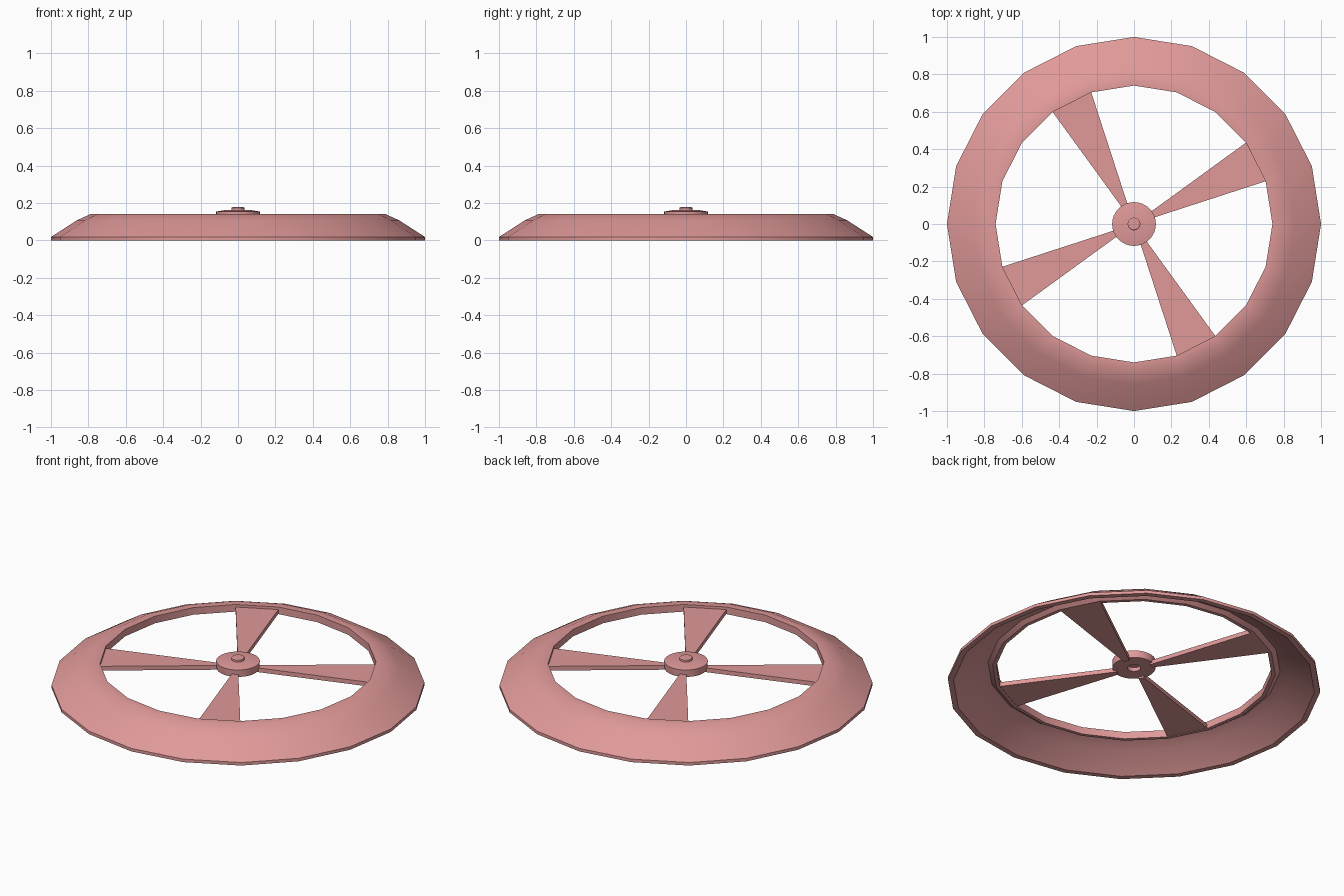
import bpy, bmesh, math

if "Cube" in bpy.data.objects:
    bpy.data.objects.remove(bpy.data.objects["Cube"])

mat = bpy.data.materials.new("rose")
mat.diffuse_color = (0.75, 0.32, 0.32, 1)
mat.use_nodes = True
mat.node_tree.nodes["Principled BSDF"].inputs["Base Color"].default_value = mat.diffuse_color


def finish(name, bm):
    bmesh.ops.remove_doubles(bm, verts=bm.verts, dist=1e-5)
    bmesh.ops.recalc_face_normals(bm, faces=bm.faces)
    me = bpy.data.meshes.new(name)
    bm.to_mesh(me)
    bm.free()
    me.materials.append(mat)
    ob = bpy.data.objects.new(name, me)
    bpy.context.collection.objects.link(ob)
    bpy.ops.object.select_all(action='DESELECT')
    ob.select_set(True)
    bpy.context.view_layer.objects.active = ob
    bpy.ops.object.shade_smooth_by_angle(angle=math.radians(30))
    return ob


def lathe(name, profile, sides, closed):
    """Turn an (r, z) profile about the z axis."""
    bm = bmesh.new()
    vs = [bm.verts.new((r, 0, z)) for r, z in profile]
    n = len(vs)
    edges = [bm.edges.new((vs[i], vs[(i + 1) % n])) for i in range(n if closed else n - 1)]
    bmesh.ops.spin(bm, geom=vs + edges, cent=(0, 0, 0), axis=(0, 0, 1),
                   angle=math.tau, steps=sides, use_merge=True)
    return finish(name, bm)


# Hollow sloping rim, 20 sides
lathe("rim", [(1, 0), (1, 0.018), (0.86, 0.108), (0.785, 0.142), (0.74, 0.142),
              (0.74, 0.1), (0.76, 0.1), (0.785, 0.118), (0.85, 0.09), (0.97, 0)], 20, True)

# Hub disc with a recess below
lathe("hub", [(0, 0.135), (0.035, 0.135), (0.035, 0.112), (0.115, 0.112), (0.117, 0.154),
              (0.07, 0.162), (0, 0.162)], 32, False)

# Centre button
lathe("hub_button", [(0, 0.16), (0.034, 0.16), (0.034, 0.174), (0.028, 0.178), (0, 0.178)], 24, False)

# Four wedge spokes, each spanning one side of the rim
for k in range(4):
    bm = bmesh.new()
    a, b = math.radians(18 + 90 * k), math.radians(36 + 90 * k)
    pts = [(0.1, a), (0.742, a), (0.742, b), (0.1, b)]
    f = bm.faces.new([bm.verts.new((r * math.cos(t), r * math.sin(t), 0.102)) for r, t in pts])
    ext = bmesh.ops.extrude_face_region(bm, geom=[f])
    top = [v for v in ext["geom"] if isinstance(v, bmesh.types.BMVert)]
    bmesh.ops.translate(bm, verts=top, vec=(0, 0, 0.025))
    if not any(abs(p.calc_center_median().z - 0.102) < 1e-6 for p in bm.faces):
        bm.faces.new([v for v in bm.verts if v not in top])
    finish(f"spoke_{k + 1}", bm)
